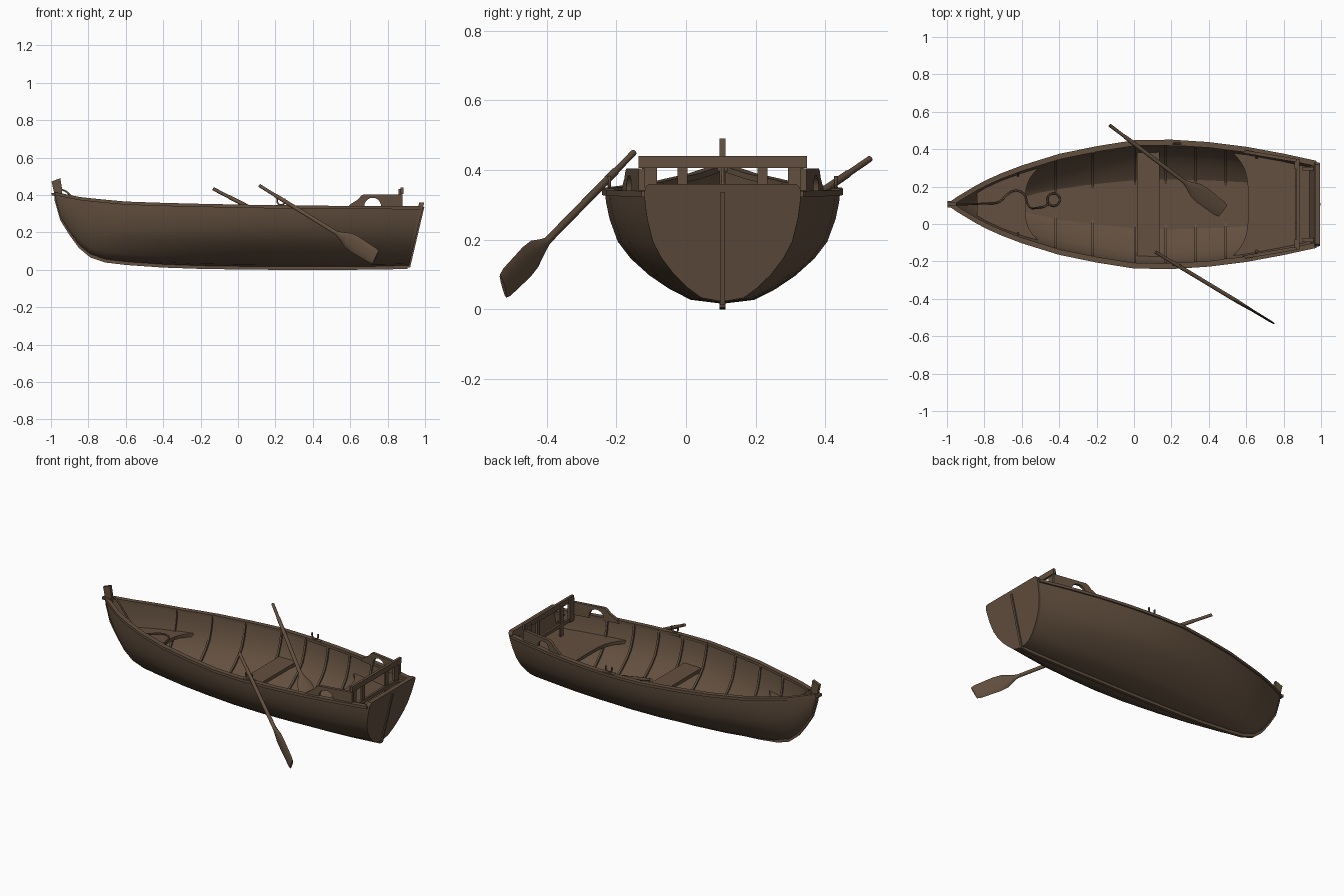
import bpy, bmesh, math
from mathutils import Vector

cube = bpy.data.objects.get("Cube")
if cube:
    bpy.data.objects.remove(cube, do_unlink=True)

CY = 0.105  # boat centreline

wood = bpy.data.materials.new("brown_wood")
wood.use_nodes = True
BROWN = (0.125, 0.08, 0.05, 1)
wood.diffuse_color = BROWN
bsdf = wood.node_tree.nodes["Principled BSDF"]
bsdf.inputs["Base Color"].default_value = BROWN
bsdf.inputs["Roughness"].default_value = 0.8

# hull stations: x, half width, sheer height, bottom height
STATIONS = [(-.98, .008, .41, .385), (-.95, .03, .405, .28), (-.9, .06, .395, .2),
            (-.85, .09, .385, .132), (-.79, .122, .378, .082), (-.71, .158, .37, .055),
            (-.6, .2, .36, .042), (-.4, .262, .353, .028), (-.2, .303, .348, .021),
            (0, .335, .344, .018), (.2, .338, .34, .016), (.4, .325, .338, .016),
            (.6, .3, .337, .016), (.8, .263, .336, .018), (.975, .225, .335, .022)]
# section profile: width fraction, height fraction
PROFILE = [(0, 0), (.27, .035), (.45, .13), (.62, .25), (.78, .4), (.89, .55),
           (.96, .75), (.99, .9), (1, 1)]


def lerp_table(table, key, v):
    """Interpolate rows of a table on column key."""
    for a, b in zip(table, table[1:]):
        if v <= b[key]:
            t = max(0, (v - a[key]) / (b[key] - a[key]))
            return [p + (q - p) * t for p, q in zip(a, b)]
    return table[-1]


def hull_point(x, wf, hf, side, inset=0):
    _, w, top, bot = lerp_table(STATIONS, 0, x)
    rake = .075 * (1 - hf) * min(1, max(0, (x - .6) / .375))
    y = max(0, w * wf - inset * min(1, wf * 3))
    return Vector((x - rake, CY + side * y, bot + (top - bot) * hf + inset * (1 - hf)))


def width_at(x, z):
    _, w, top, bot = lerp_table(STATIONS, 0, x)
    return w * lerp_table(PROFILE, 1, (z - bot) / (top - bot))[0]


def section(x, inset=0):
    left = [hull_point(x, a, b, 1, inset) for a, b in reversed(PROFILE)]
    return left + [hull_point(x, a, b, -1, inset) for a, b in PROFILE[1:]]


def finish(obj, angle):
    obj.data.materials.append(wood)
    bpy.ops.object.select_all(action='DESELECT')
    obj.select_set(True)
    bpy.context.view_layer.objects.active = obj
    bpy.ops.object.shade_smooth_by_angle(angle=math.radians(angle))


def loft(name, rings, angle=35):
    """Skin closed rings and cap both ends."""
    bm = bmesh.new()
    rows = [[bm.verts.new(p) for p in r] for r in rings]
    n = len(rows[0])
    for a, b in zip(rows, rows[1:]):
        for i in range(n):
            j = (i + 1) % n
            bm.faces.new((a[i], a[j], b[j], b[i]))
    bm.faces.new(rows[0])
    bm.faces.new(reversed(rows[-1]))
    bmesh.ops.remove_doubles(bm, verts=bm.verts, dist=1e-5)
    bmesh.ops.recalc_face_normals(bm, faces=bm.faces)
    mesh = bpy.data.meshes.new(name)
    bm.to_mesh(mesh)
    bm.free()
    obj = bpy.data.objects.new(name, mesh)
    bpy.context.collection.objects.link(obj)
    finish(obj, angle)


def prism(name, outline, half, y_of=lambda x: CY):
    """Side-on outline (x, z) given a thickness across the boat."""
    loft(name, [[Vector((x, y_of(x) + s * half, z)) for x, z in outline] for s in (-1, 1)])


def box(name, lo, hi):
    loft(name, [[(x, lo[1], lo[2]), (x, hi[1], lo[2]), (x, hi[1], hi[2]), (x, lo[1], hi[2])]
                for x in (lo[0], hi[0])])


def panel(name, fore, aft, z, thick):
    """Flat board fitted to the hull sides; its ends are functions of -1..1 across."""
    rings = []
    for k in range(-8, 9):
        s = k / 8
        xs = [fore(s) + (aft(s) - fore(s)) * i / 10 for i in range(11)]
        row = [(x, CY + s * (width_at(x, z - thick) - .008)) for x in xs]
        rings.append([(x, y, z) for x, y in row] + [(x, y, z - thick) for x, y in reversed(row)])
    loft(name, rings)


def tube(name, points, radius):
    curve = bpy.data.curves.new(name, 'CURVE')
    curve.dimensions = '3D'
    curve.bevel_depth = radius
    curve.bevel_resolution = 1
    curve.resolution_u = 4
    curve.use_fill_caps = True
    sp = curve.splines.new('NURBS')
    sp.points.add(len(points) - 1)
    for p, co in zip(sp.points, points):
        p.co = (*co, 1)
    sp.use_endpoint_u = True
    sp.order_u = 3
    obj = bpy.data.objects.new(name, curve)
    bpy.context.collection.objects.link(obj)
    curve.materials.append(wood)


xs = [s[0] for s in STATIONS]

# hull shell with thickness
loft("hull", [section(x) + section(x, min(.014, .5 * lerp_table(STATIONS, 0, x)[1]))[::-1] for x in xs], 50)

# transom board, rounded at the top corners
edge = section(.975)
crown = [Vector((.979, CY - .222, .35)), Vector((.981, CY - .212, .36)),
         Vector((.981, CY + .212, .36)), Vector((.979, CY + .222, .35))]
loft("transom", [[p + Vector((dx, 0, 0)) for p in edge + crown] for dx in (-.012, .014)])
prism("transom_rib", [(.895, .012), (.92, .012), (.996, .335), (.975, .335)], .007)

# keel and stem
keel = [(x, b - .016) for x, w, t, b in STATIONS[:-1]] + [(.91, .006)]
prism("keel", keel + [(.9, .025)] + [(x, b + .01) for x, w, t, b in reversed(STATIONS[:-1])], .009)
prism("stem_post", [(-.98, .37), (-.94, .36), (-.94, .43), (-.95, .49), (-.997, .472), (-.985, .42)], .009)
box("stem_collar", (-.998, CY - .018, .397), (-.94, CY + .018, .412))

# parts found on both sides
for side, tag in ((1, "left"), (-1, "right")):
    # gunwale
    rings = []
    for x in xs:
        p = hull_point(x, 1, 1, side)
        rings.append([(x, CY + side * max(0, abs(p.y - CY) + o), p.z + h)
                      for o, h in ((.008, .005), (.008, -.012), (-.022, -.012), (-.022, .005))])
    loft(tag + "_gunwale", rings)

    # rowlock
    gy = CY + side * .325
    box(tag + "_rowlock_block", (.19, gy - .014, .33), (.27, gy + .014, .347))
    tube(tag + "_rowlock", [(.23 - .02, gy, .382), (.23 - .024, gy, .36), (.23, gy, .342),
                            (.23 + .024, gy, .36), (.23 + .02, gy, .382)], .005)

    # armrest board with an arched cutout
    arch = [(.72 - .045 * math.cos(a), .34 + .045 * math.sin(a))
            for a in (math.pi * i / 10 for i in range(11))]
    outline = [(.58, .325), (.6, .35), (.64, .375), (.66, .398), (.675, .404), (.88, .404), (.88, .325)]
    prism(tag + "_armrest", outline + [(.765, .325)] + arch[::-1] + [(.675, .325)], .009,
          lambda x: CY + side * (.28 - (x - .6) * .17))

    # backrest posts and stern knee
    py = CY + side * .21
    box(tag + "_backrest_post", (.858, py - .022, .29), (.874, py + .022, .432))
    py = CY + side * .115
    box(tag + "_backrest_slat", (.86, py - .014, .22), (.872, py + .014, .415))
    prism(tag + "_stern_knee", [(.9, .325), (.97, .325), (.95, .26)], .01, lambda x: CY + side * .19)

# backrest rails
box("backrest_top", (.868, CY - .242, .406), (.884, CY + .242, .44))
box("backrest_lower_rail", (.862, CY - .225, .29), (.876, CY + .225, .312))

# ribs
for i, x in enumerate((-.62, -.42, -.22, .005, .17, .33, .49, .66)):
    outer, inner = section(x, .01), section(x, .023)
    d = Vector((.006, 0, 0))
    loft(f"rib_{i + 1}", [[o - d, o + d, n + d, n - d] for o, n in zip(outer, inner)])

# floor and benches
panel("floor", lambda s: -.66, lambda s: .86, .068, .014)
panel("middle_seat", lambda s: .015, lambda s: .135, .2, .022)
panel("bow_bench", lambda s: -.84, lambda s: -.58 + .07 * s ** 4, .235, .02)
panel("stern_bench", lambda s: .61 - .08 * s ** 4, lambda s: .94, .235, .02)
box("middle_seat_support", (.06, CY - .012, .06), (.09, CY + .012, .185))


# oars: distance along, half width, half thickness
OAR = [(0, .009, .009), (.13, .009, .009), (.14, .011, .011), (.66, .011, .011), (.7, .022, .011),
       (.76, .043, .009), (.82, .048, .007), (.97, .044, .006), (1, .038, .005)]


def oar(name, start, end, flat):
    start, end = Vector(start), Vector(end)
    d = end - start
    w = d.cross(Vector(flat)).normalized()
    n = w.cross(d).normalized()
    angles = [math.tau * i / 10 for i in range(10)]
    loft(name, [[start + d * t + w * a * math.cos(q) + n * b * math.sin(q) for q in angles]
                for t, a, b in OAR], 45)


oar("right_oar", (.115, -.15, .45), (.737, -.525, .067), (.37, .62, 0))
oar("left_oar", (-.13, .528, .432), (.475, .07, .12), (0, 0, 1))

# mooring rope ending in a coil on the floor
rope = [(-.95, CY, .43), (-.92, CY, .425), (-.88, CY, .38), (-.8, .11, .27), (-.72, .11, .243),
        (-.68, .16, .243), (-.63, .185, .243), (-.58, .16, .243), (-.57, .1, .243),
        (-.545, .08, .22), (-.53, .085, .1), (-.48, .09, .077)]
rope += [(-.43 + .036 * math.cos(a), .13 + .036 * math.sin(a), .077 + .001 * i)
         for i, a in enumerate(math.pi * (1.2 + k / 4) for k in range(17))]
tube("mooring_rope", rope, .005)
